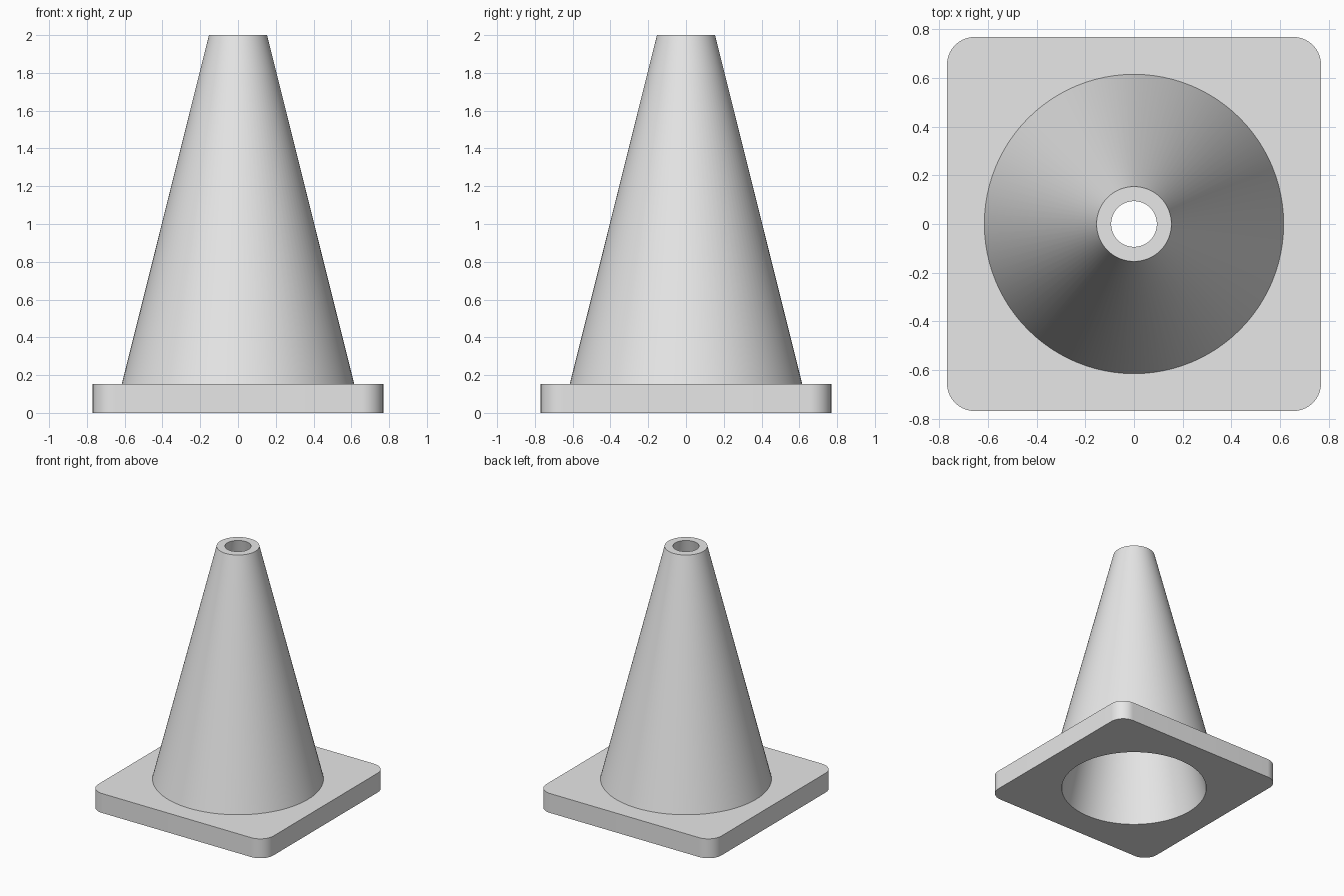
import bpy
import bmesh
import math

if "Cube" in bpy.data.objects:
    bpy.data.objects.remove(bpy.data.objects["Cube"], do_unlink=True)

# Dimensions, in units of half the plate thickness
U = 1 / 13
PLATE_HALF, PLATE_TOP, CORNER = 10 * U, 2 * U, 1.5 * U
TOTAL = 26 * U
SIDES = 96

grey = bpy.data.materials.new("light_grey")
grey.use_nodes = True
grey.diffuse_color = (0.8, 0.8, 0.8, 1)
grey.node_tree.nodes["Principled BSDF"].inputs["Base Color"].default_value = (0.8, 0.8, 0.8, 1)


def new_object(name, bm):
    mesh = bpy.data.meshes.new(name)
    bm.to_mesh(mesh)
    bm.free()
    mesh.materials.append(grey)
    obj = bpy.data.objects.new(name, mesh)
    bpy.context.collection.objects.link(obj)
    return obj


def frustum(name, r_low, r_high, z_low, z_high):
    bm = bmesh.new()
    bmesh.ops.create_cone(bm, cap_ends=True, segments=SIDES, radius1=r_low,
                          radius2=r_high, depth=z_high - z_low)
    bmesh.ops.translate(bm, verts=bm.verts, vec=(0, 0, (z_low + z_high) / 2))
    return new_object(name, bm)


def rounded_plate(name):
    bm = bmesh.new()
    bmesh.ops.create_cube(bm, size=1)
    bmesh.ops.scale(bm, verts=bm.verts, vec=(2 * PLATE_HALF, 2 * PLATE_HALF, PLATE_TOP))
    bmesh.ops.translate(bm, verts=bm.verts, vec=(0, 0, PLATE_TOP / 2))
    uprights = [e for e in bm.edges
                if abs(e.verts[0].co.z - e.verts[1].co.z) > PLATE_TOP / 2]
    bmesh.ops.bevel(bm, geom=uprights, offset=CORNER, offset_type='OFFSET',
                    segments=16, profile=0.5, affect='EDGES')
    return new_object(name, bm)


# Parts and the tapered bore that hollows both
cone_body = frustum("cone_body", 8 * U, 2 * U, PLATE_TOP, TOTAL)
base_plate = rounded_plate("base_plate")
slope = 6 / 27
bore = frustum("bore_cutter", 7 * U + slope * U, U, -U, 27 * U)

for part in (cone_body, base_plate):
    cut = part.modifiers.new("bore", 'BOOLEAN')
    cut.operation = 'DIFFERENCE'
    cut.solver = 'EXACT'
    cut.object = bore
    bpy.ops.object.select_all(action='DESELECT')
    part.select_set(True)
    bpy.context.view_layer.objects.active = part
    bpy.ops.object.modifier_apply(modifier=cut.name)
    bpy.ops.object.shade_smooth_by_angle(angle=math.radians(30))

bpy.data.objects.remove(bore, do_unlink=True)
